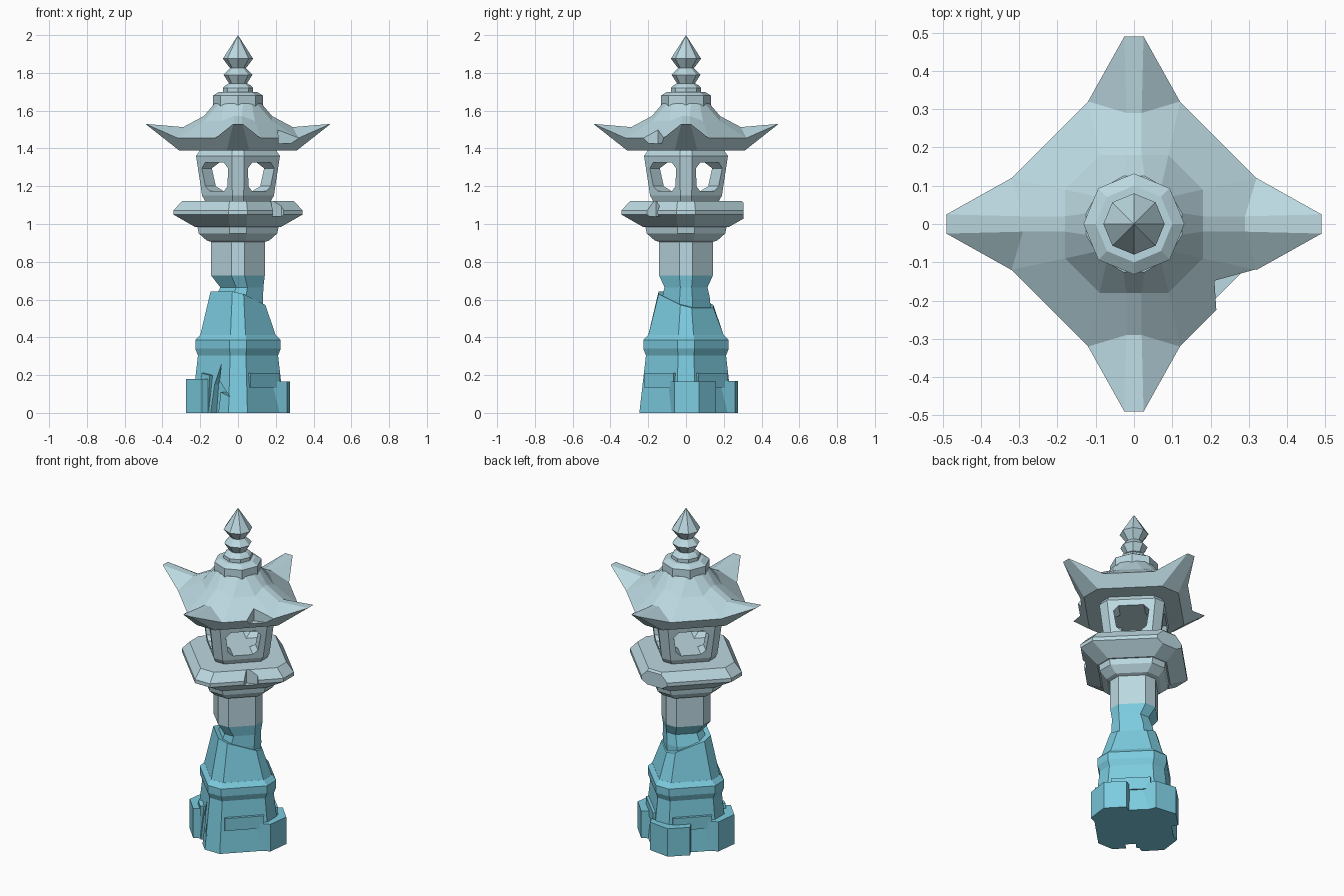
import bpy, bmesh, math
from mathutils import Matrix, Vector

if "Cube" in bpy.data.objects:
    bpy.data.objects.remove(bpy.data.objects["Cube"])


def material(name, col):
    m = bpy.data.materials.new(name)
    m.diffuse_color = (*col, 1)
    m.use_nodes = True
    m.node_tree.nodes["Principled BSDF"].inputs["Base Color"].default_value = m.diffuse_color
    return m


STONE = material("pale_stone", (0.50, 0.69, 0.75))
WATER = material("teal_stone", (0.20, 0.60, 0.74))


def rot4(pts):
    """Repeat one quadrant's points around the z axis."""
    return [Matrix.Rotation(k * math.pi / 2, 3, 'Z') @ Vector(p) for k in range(4) for p in pts]


def sq(r, c, z, dx=0, dy=0):
    """Square with corners on the axes, corners cut to half-width c."""
    return [p + Vector((dx, dy, 0)) for p in rot4([(r, -c, z), (r, c, z)])]


def octo(r, z):
    return [Vector((r * math.cos(i * math.pi / 4), r * math.sin(i * math.pi / 4), z)) for i in range(8)]


def stack(name, rings, mat, mtx=None):
    """Skin a list of equal rings, cap both ends."""
    bm = bmesh.new()
    vs = [[bm.verts.new(p) for p in r] for r in rings]
    n = len(vs[0])
    for a, b in zip(vs, vs[1:]):
        for i in range(n):
            j = (i + 1) % n
            bm.faces.new((a[i], a[j], b[j], b[i]))
    bm.faces.new(vs[0][::-1])
    bm.faces.new(vs[-1])
    bmesh.ops.remove_doubles(bm, verts=bm.verts[:], dist=0.0005)
    if mtx:
        bm.transform(mtx)
    bmesh.ops.recalc_face_normals(bm, faces=bm.faces[:])
    me = bpy.data.meshes.new(name)
    bm.to_mesh(me)
    bm.free()
    me.materials.append(mat)
    ob = bpy.data.objects.new(name, me)
    bpy.context.scene.collection.objects.link(ob)
    return ob


def prism(name, poly, z0, z1, mat, mtx=None):
    return stack(name, [[(x, y, z) for x, y in poly] for z in (z0, z1)], mat, mtx)


def facing(deg):
    """Local x = sideways, y = up, z = outward; 0 degrees faces the front."""
    return Matrix.Rotation(math.radians(deg), 4, 'Z') @ Matrix.Rotation(math.pi / 2, 4, 'X')


def cut(ob, *cutters):
    for c in cutters:
        m = ob.modifiers.new("cut", 'BOOLEAN')
        m.operation, m.solver, m.object = 'DIFFERENCE', 'EXACT', c
    bpy.context.view_layer.update()
    dg = bpy.context.evaluated_depsgraph_get()
    me = bpy.data.meshes.new_from_object(ob.evaluated_get(dg))
    ob.modifiers.clear()
    ob.data = me
    for c in cutters:
        bpy.data.objects.remove(c)


# Finial and collar
stack("finial", [octo(.08, 1.69), octo(.08, 1.72), octo(.065, 1.735), octo(.048, 1.745),
                 octo(.076, 1.79), octo(.042, 1.825), octo(.08, 1.875), octo(.0001, 2.0)], STONE)
stack("finial_collar", [octo(.132, 1.625), octo(.132, 1.68), octo(.10, 1.70)], STONE)


# Roof with upswept corners
def roof_ring(r, c, z, a, b, zm):
    return rot4([(r, -c, z), (r, c, z), (a, b, zm), (b, a, zm)])


roof = stack("roof", [
    roof_ring(.31, .06, 1.388, .225, .145, 1.388),
    roof_ring(.49, .025, 1.53, .32, .12, 1.455),
    roof_ring(.29, .02, 1.513, .32, .12, 1.455),
    roof_ring(.18, .02, 1.572, .18, .09, 1.545),
    roof_ring(.125, .028, 1.637, .10, .072, 1.637)], STONE)
cut(roof, prism("roof_chip", [(.32, -.118), (.21, -.148), (.215, -.224), (.36, -.3)], 1.425, 1.6, STONE))

# Lantern chamber with four windows
chamber = stack("lantern_chamber", [sq(.17, .03, 1.115), sq(.19, .03, 1.15), sq(.222, .033, 1.36),
                                    sq(.20, .03, 1.392)], STONE)
win = [(-.055, 1.175), (.055, 1.175), (.083, 1.2), (.098, 1.295), (.07, 1.325),
       (-.07, 1.325), (-.098, 1.295), (-.083, 1.2)]
cut(chamber, *[prism("window_cutter", win, -.4, .4, STONE, facing(a)) for a in (45, -45)])

# Platform with a broken back corner and chips
platform = stack("platform", [sq(.225, .045, .983), sq(.342, .05, 1.05), sq(.342, .05, 1.072),
                              sq(.295, .045, 1.123)], STONE)
cut(platform,
    prism("corner_cutter", [(-.3, .305), (.3, .305), (.3, .5), (-.3, .5)], .9, 1.3, STONE),
    prism("edge_chip", [(.23, -.14), (.17, -.16), (.19, -.22), (.3, -.2)], 1.04, 1.3, STONE))
stack("platform_support", [sq(.14, .036, .905), sq(.165, .04, .912), sq(.208, .045, .95),
                           sq(.215, .045, .985)], STONE)

# Column, pale above and teal below with a broken side
stack("column_upper", [sq(.142, .035, .727), sq(.142, .035, .915)], STONE)
stack("column_lower", [sq(.13, .035, .5), sq(.128, .034, .60, .005), sq(.114, .03, .665, .02),
                       sq(.142, .035, .727)], WATER)

# Pedestal with a slanted broken top
top = [Vector((p.x, p.y, .6 - .25 * p.x - .25 * p.y)) for p in sq(.145, .03, 0)]
stack("pedestal", [sq(.205, .04, .38), sq(.20, .04, .41), top], WATER)

# Base with ledge and a jagged crack on the front left
base = stack("base", [sq(.247, .05, 0), sq(.212, .042, .305), sq(.226, .045, .34), sq(.226, .045, .385),
                      sq(.20, .04, .412)], WATER)
crack = [(0, -.05), (.02, .15), (.06, .26), (.055, .17), (.14, .085), (.07, .11), (.06, -.05)]
cut(base, prism("crack_cutter", crack, .165, .4, WATER, facing(-45)))

# Slabs wrapping three lower corners
slab = [(.26, -.06), (.276, .07), (.19, .16), (.08, .1), (.08, -.06), (.185, -.092)]
for name, deg, h in (("right_slab", 0, .165), ("back_slab", 90, .17), ("left_slab", 180, .18)):
    poly = [(x, y) for x, y in slab]
    prism(name, poly, 0, h, WATER, Matrix.Rotation(math.radians(deg), 4, 'Z'))

# Thin raised stones on the sloping faces
plate = [(-.11, .135), (.11, .135), (.11, .21), (-.11, .21)]
for name, deg in (("front_right_plate", 45), ("back_right_plate", 135), ("back_left_plate", 225)):
    prism(name, plate, .16, .205, WATER, facing(deg))
prism("front_left_stone", [(-.07, 0), (-.01, 0), (.0, .2), (-.06, .21)], .15, .212, WATER, facing(-45))
